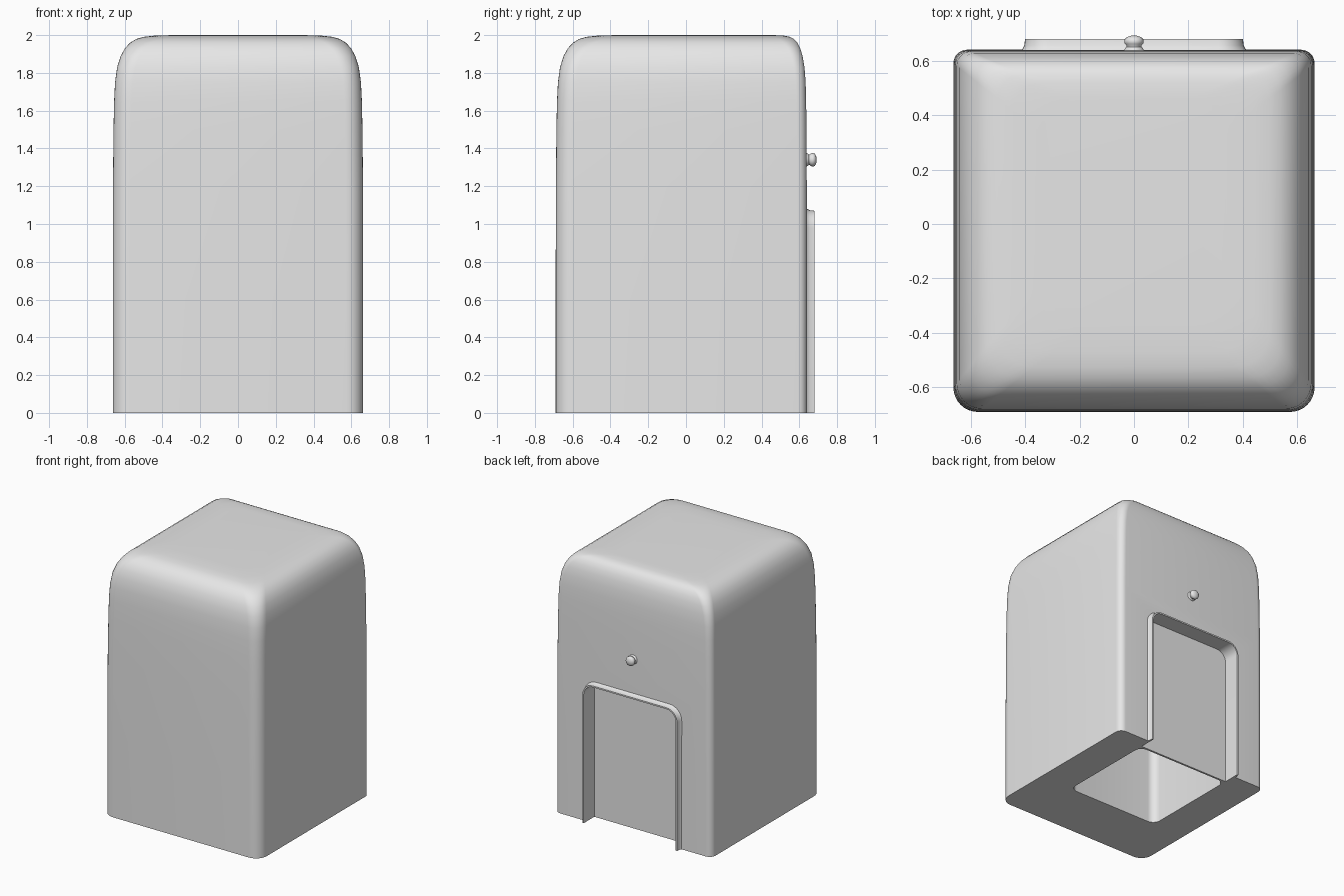
import bpy, bmesh, math

if "Cube" in bpy.data.objects:
    bpy.data.objects.remove(bpy.data.objects["Cube"])

grey = bpy.data.materials.new("plain grey")
grey.diffuse_color = (0.8, 0.8, 0.8, 1)
grey.use_nodes = True
grey.node_tree.nodes["Principled BSDF"].inputs["Base Color"].default_value = grey.diffuse_color


def finish(name, bm, angle=35):
    bmesh.ops.recalc_face_normals(bm, faces=bm.faces[:])
    me = bpy.data.meshes.new(name)
    bm.to_mesh(me)
    bm.free()
    me.materials.append(grey)
    ob = bpy.data.objects.new(name, me)
    bpy.context.collection.objects.link(ob)
    bpy.ops.object.select_all(action='DESELECT')
    ob.select_set(True)
    bpy.context.view_layer.objects.active = ob
    bpy.ops.object.shade_smooth_by_angle(angle=math.radians(angle))
    return ob


def loft(rings, cap=True, loop=False, ring_closed=True):
    """Skin a list of equal-length point rings."""
    bm = bmesh.new()
    vs = [[bm.verts.new(p) for p in r] for r in rings]
    n, m = len(vs[0]), len(vs)
    for i in range(m if loop else m - 1):
        a, b = vs[i], vs[(i + 1) % m]
        for j in range(n if ring_closed else n - 1):
            k = (j + 1) % n
            bm.faces.new((a[j], a[k], b[k], b[j]))
    if cap and ring_closed:
        bm.faces.new(vs[0])
        bm.faces.new(vs[-1])
    if loop and not ring_closed:
        bm.faces.new([r[0] for r in vs])
        bm.faces.new([r[-1] for r in vs])
    return bm


def rounded_rect(x, y0, y1, r_front, r_back, z, seg=8):
    pts = []
    for cx, cy, r, a0 in ((x, y1, r_back, 0), (-x, y1, r_back, 90),
                          (-x, y0, r_front, 180), (x, y0, r_front, 270)):
        ox = cx - math.copysign(r, cx)
        oy = cy - r if cy == y1 else cy + r
        for i in range(seg + 1):
            a = math.radians(a0 + 90 * i / seg)
            pts.append((ox + r * math.cos(a), oy + r * math.sin(a), z))
    return pts


def arch(w, y, bottom=0.0, seg=8):
    """Doorway outline with rounded upper corners."""
    r, top = w - 0.31, w + 0.67
    pts = [(w, y, bottom)]
    for sx, a0 in ((1, 0), (-1, 90)):
        for i in range(seg + 1):
            a = math.radians(a0 + 90 * i / seg)
            pts.append((sx * (w - r) + r * math.cos(a), y,
                        top - r + r * math.sin(a)))
    return pts + [(-w, y, bottom)]


# Main body: rounded block, softer at the front than at the back
profile = [(0, 0), (0.6, 0), (1.2, 0.001), (1.5, 0.004), (1.65, 0.007),
           (1.75, 0.012), (1.83, 0.023), (1.89, 0.042), (1.93, 0.064),
           (1.96, 0.092), (1.98, 0.125), (1.991, 0.165), (1.997, 0.22),
           (2.0, 0.32)]
body = finish("body", loft([
    rounded_rect(0.663 - i, -0.69 + i, 0.64 - 0.55 * i,
                 0.09 + 0.25 * i, 0.05 + 0.25 * i, z) for z, i in profile]))

# Cutters: back recess and hollow underneath
recess = finish("recess_cutter", loft([arch(0.39, 0.55, -0.1),
                                       arch(0.39, 0.8, -0.1)]))
hollow = finish("hollow_cutter", loft([
    rounded_rect(0.39, -0.24, 0.535, 0.06, 0.06, z) for z in (-0.1, 1.04)]))
for cutter in (recess, hollow):
    cutter.hide_render = True
    mod = body.modifiers.new("cut", 'BOOLEAN')
    mod.operation = 'DIFFERENCE'
    mod.solver = 'EXACT'
    mod.object = cutter
    bpy.ops.object.select_all(action='DESELECT')
    body.select_set(True)
    bpy.context.view_layer.objects.active = body
    bpy.ops.object.modifier_apply(modifier=mod.name)
    bpy.data.objects.remove(cutter)
bpy.ops.object.shade_smooth_by_angle(angle=math.radians(35))

# Thin flared lip around the recess
finish("recess_lip", loft([arch(w, y) for w, y in (
    (0.418, 0.632), (0.408, 0.645), (0.403, 0.655), (0.400, 0.680),
    (0.389, 0.680), (0.389, 0.632))], loop=True, ring_closed=False))

# Small round button above the recess, on a narrow neck
button = [(0.636, 0.036), (0.646, 0.033), (0.65, 0.027), (0.656, 0.028),
          (0.662, 0.034), (0.672, 0.036), (0.682, 0.032), (0.688, 0.022),
          (0.692, 0.008)]
finish("button", loft([[(r * math.cos(a * math.tau / 24), y,
                         1.34 + r * math.sin(a * math.tau / 24))
                        for a in range(24)] for y, r in button]), 60)
